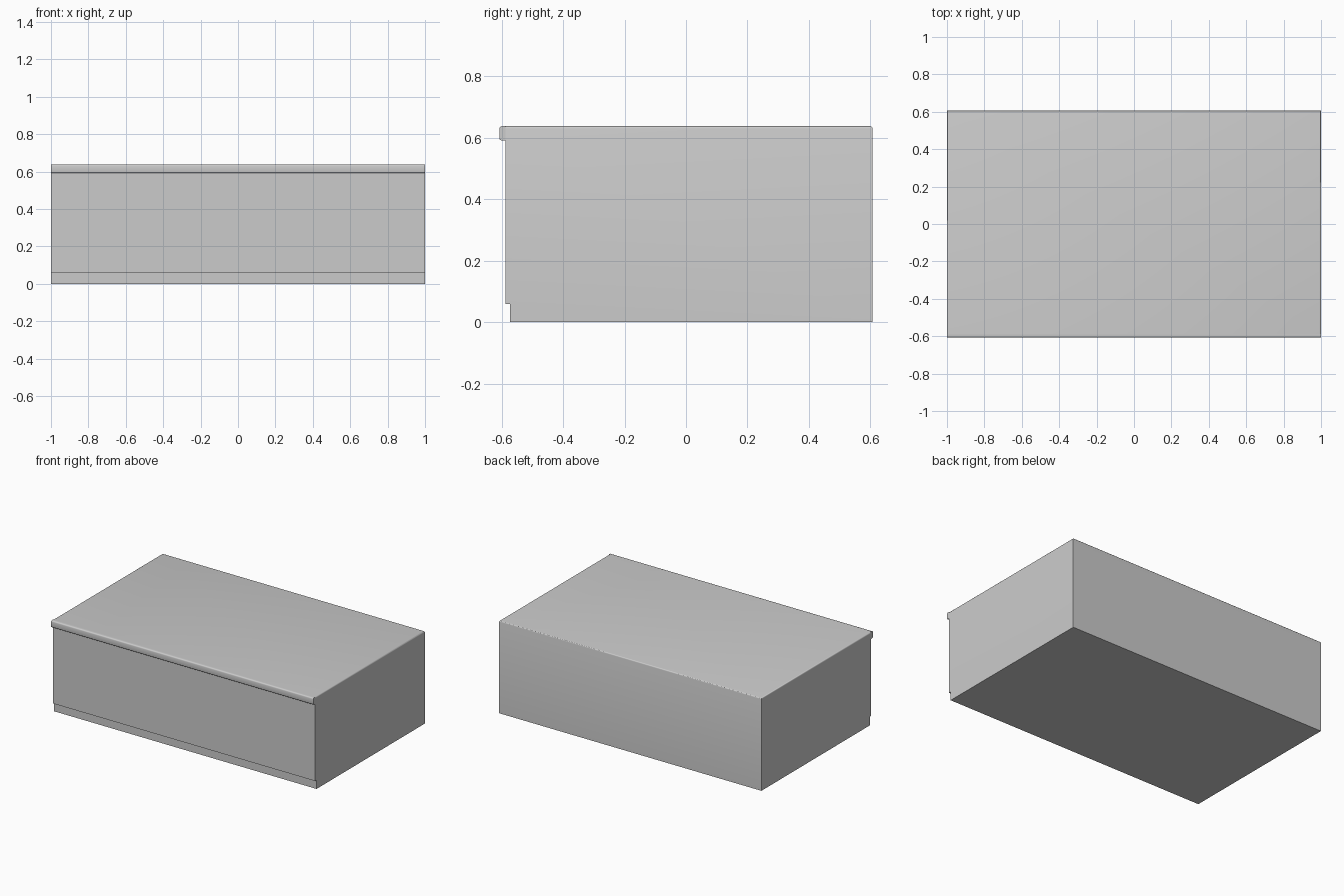
import bpy, bmesh, math

if "Cube" in bpy.data.objects:
    bpy.data.objects.remove(bpy.data.objects["Cube"])


def extrude_profile(name, profile, half_width, bevel_test=None, bevel=0.0, segments=3):
    """Sweep a closed (y, z) profile across x and round the chosen edges."""
    bm = bmesh.new()
    face = bm.faces.new([bm.verts.new((-half_width, y, z)) for y, z in profile])
    new = bmesh.ops.extrude_face_region(bm, geom=[face])["geom"]
    moved = [v for v in new if isinstance(v, bmesh.types.BMVert)]
    bmesh.ops.translate(bm, verts=moved, vec=(2 * half_width, 0, 0))
    bmesh.ops.recalc_face_normals(bm, faces=bm.faces)
    if bevel_test:
        edges = [e for e in bm.edges if bevel_test(*[v.co for v in e.verts])]
        bmesh.ops.bevel(bm, geom=edges, offset=bevel, segments=segments,
                        profile=0.5, affect='EDGES', clamp_overlap=True)
    mesh = bpy.data.meshes.new(name)
    bm.to_mesh(mesh)
    bm.free()
    obj = bpy.data.objects.new(name, mesh)
    bpy.context.collection.objects.link(obj)
    bpy.context.view_layer.objects.active = obj
    obj.select_set(True)
    bpy.ops.object.shade_smooth_by_angle(angle=math.radians(35))
    obj.select_set(False)
    return obj


TOP, FRONT, BACK, TOE = 0.638, -0.588, 0.607, -0.573

# Cabinet body with a shallow toe recess; side and back top edges are rounded
extrude_profile(
    "cabinet_body",
    [(TOE, 0), (BACK, 0), (BACK, TOP), (FRONT, TOP), (FRONT, 0.06), (TOE, 0.06)],
    1.0,
    lambda a, b: min(a.z, b.z) > TOP - 0.001 and max(a.y, b.y) > 0,
    0.008)

# Rounded lip running along the front of the top
extrude_profile(
    "front_lip",
    [(-0.607, 0.591), (FRONT, 0.591), (FRONT, TOP), (-0.607, TOP)],
    1.0,
    lambda a, b: max(a.y, b.y) < -0.6 and abs(a.x - b.x) > 1,
    0.008)
